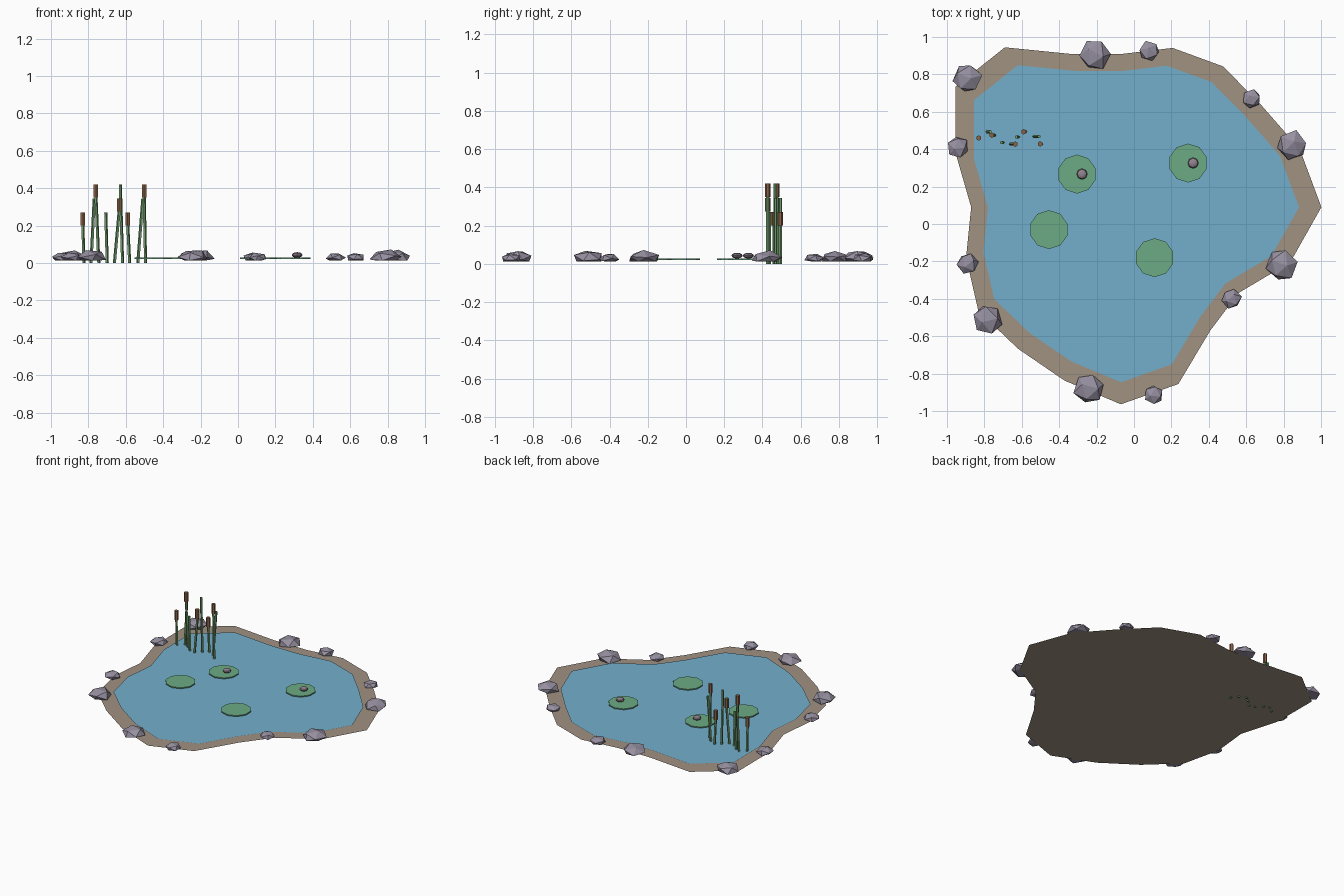
import bpy, bmesh, math, random
from mathutils import Vector, Matrix

if "Cube" in bpy.data.objects:
    bpy.data.objects.remove(bpy.data.objects["Cube"])

random.seed(4)


def material(name, r, g, b):
    m = bpy.data.materials.new(name)
    lin = [((c / 255 + 0.055) / 1.055) ** 2.4 for c in (r, g, b)]
    m.diffuse_color = (*lin, 1)
    m.use_nodes = True
    m.node_tree.nodes["Principled BSDF"].inputs["Base Color"].default_value = m.diffuse_color
    return m


EARTH = material("earth", 160, 146, 129)
WATER = material("water", 116, 175, 204)
LEAF = material("leaf_green", 108, 171, 132)
STONE = material("stone", 150, 143, 160)
REED = material("reed_green", 112, 156, 108)
BROWN = material("reed_head_brown", 138, 98, 70)
BUD = material("bud_mauve", 146, 132, 144)


def finish(name, bm, mat):
    me = bpy.data.meshes.new(name)
    bm.to_mesh(me)
    bm.free()
    me.materials.append(mat)
    ob = bpy.data.objects.new(name, me)
    bpy.context.collection.objects.link(ob)
    return ob


# Pond outline: radius every 18 degrees about the pond middle
CX, CY = -0.07, 0.09
RADII = [.952, .893, .824, .826, .795, .727, .765, .938, .972, .825,
         .711, .773, .837, .831, .866, .936, .883, .723, .692, .846]


def sheet(name, scale, z, mat):
    bm = bmesh.new()
    vs = []
    for i, r in enumerate(RADII):
        a = math.radians(18 * i)
        vs.append(bm.verts.new((CX + r * scale * math.cos(a),
                                CY + r * scale * math.sin(a), z)))
    centre = bm.verts.new((CX, CY, z))
    for i in range(len(vs)):
        bm.faces.new((centre, vs[i], vs[(i + 1) % len(vs)]))
    finish(name, bm, mat)


sheet("shore", 1.126, 0.008, EARTH)
sheet("water", 1.0, 0.014, WATER)


# Tapered rod between two points
def rod(name, a, b, r, sides, mat):
    a, b = Vector(a), Vector(b)
    d = b - a
    bm = bmesh.new()
    bmesh.ops.create_cone(bm, cap_ends=True, segments=sides, radius1=r,
                          radius2=r, depth=d.length)
    rot = d.to_track_quat('Z', 'Y').to_matrix().to_4x4()
    bm.transform(Matrix.Translation((a + b) / 2) @ rot)
    return finish(name, bm, mat)


# Lily pads
for x, y in [(-.305, .267), (.289, .326), (-.455, -.03), (.11, -.18)]:
    rod("lily_pad", (x, y, .021), (x, y, .029), .104, 10, LEAF)

# Flower buds on two pads
for x, y in [(-.278, .267), (.316, .326)]:
    bm = bmesh.new()
    bmesh.ops.create_uvsphere(bm, u_segments=8, v_segments=6, radius=1)
    bm.transform(Matrix.Translation((x, y, .043)) @
                 Matrix.Diagonal((.029, .029, .015, 1)))
    finish("flower_bud", bm, BUD)

# Shore rocks: jittered, squashed, flat-bottomed
ROCKS = [(-.89, .78, .08), (-.21, .905, .084), (.08, .925, .056),
         (.63, .67, .053), (.845, .42, .083), (.79, -.22, .085),
         (.52, -.40, .055), (.105, -.915, .055), (-.24, -.88, .083),
         (-.785, -.51, .083), (-.89, -.21, .057), (-.94, .41, .058)]
for x, y, r in ROCKS:
    bm = bmesh.new()
    bmesh.ops.create_icosphere(bm, subdivisions=1, radius=1)
    turn = (Matrix.Rotation(random.uniform(0, 6.28), 4, 'Z') @
            Matrix.Rotation(random.uniform(.2, .6), 4, 'X'))
    bm.transform(turn)
    for v in bm.verts:
        v.co *= random.uniform(.94, 1.06)
        v.co = Vector((x + v.co.x * r, y + v.co.y * r,
                       max(.013, .026 + v.co.z * r * .56)))
    finish("rock", bm, STONE)

# Reeds: base x, top x, y; heights cycle and every other one has a head
REEDS = [(-.825, -.83, .46), (-.785, -.768, .493), (-.745, -.76, .475),
         (-.70, -.708, .435), (-.66, -.635, .427), (-.618, -.63, .465),
         (-.58, -.59, .493), (-.535, -.508, .468), (-.495, -.502, .428)]
for i, (xb, xt, y) in enumerate(REEDS):
    top = (.27, .345, .42)[i % 3]
    base, tip = Vector((xb, y, 0.0)), Vector((xt, y, top))
    if i % 2 == 0:
        head_low = Vector((xt, y, top - .07))
        rod("reed_stem", base, head_low, .009, 5, REED)
        rod("reed_head", head_low, tip, .0145, 6, BROWN)
    else:
        rod("reed_stem", base, tip, .009, 5, REED)
